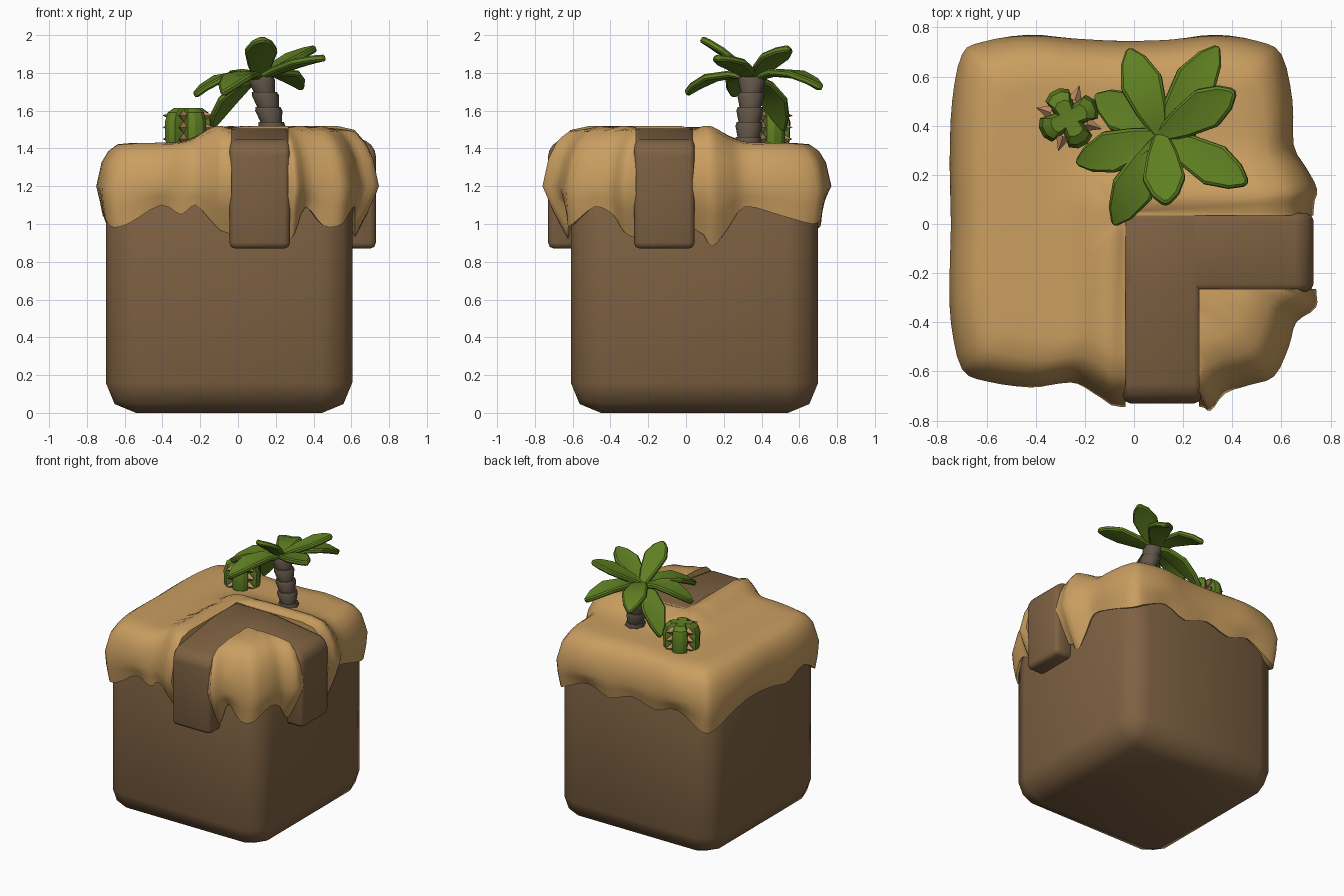
import bpy, bmesh, math
from mathutils import Vector, Matrix

if "Cube" in bpy.data.objects:
    bpy.data.objects.remove(bpy.data.objects["Cube"])


def mat(name, r, g, b):
    m = bpy.data.materials.new(name)
    m.diffuse_color = [((c / 255 + 0.055) / 1.055) ** 2.4 for c in (r, g, b)] + [1]
    m.use_nodes = True
    m.node_tree.nodes["Principled BSDF"].inputs["Base Color"].default_value = m.diffuse_color
    return m


DIRT = mat("dirt brown", 126, 97, 66)
SAND = mat("sand", 202, 158, 96)
BARK = mat("bark grey brown", 98, 85, 72)
LEAF = mat("leaf green", 95, 128, 34)
SPIKE = mat("spike tan", 186, 138, 100)


def make(name, bm, material):
    bmesh.ops.recalc_face_normals(bm, faces=bm.faces)
    me = bpy.data.meshes.new(name)
    bm.to_mesh(me)
    bm.free()
    ob = bpy.data.objects.new(name, me)
    bpy.context.collection.objects.link(ob)
    if material:
        me.materials.append(material)
    return ob


def finish(ob, angle=40):
    """Bake the modifiers and smooth by angle."""
    dg = bpy.context.evaluated_depsgraph_get()
    me = bpy.data.meshes.new_from_object(ob.evaluated_get(dg))
    ob.modifiers.clear()
    ob.data = me
    me.polygons.foreach_set("use_smooth", [True] * len(me.polygons))
    me.set_sharp_from_angle(angle=math.radians(angle))


def bevel(ob, width, seg):
    b = ob.modifiers.new("bevel", 'BEVEL')
    b.width, b.segments, b.limit_method = width, seg, 'ANGLE'


def prism(bm, pts, vec):
    """Extrude a closed polygon along vec."""
    a = [bm.verts.new(p) for p in pts]
    b = [bm.verts.new(Vector(p) + Vector(vec)) for p in pts]
    bm.faces.new(a)
    bm.faces.new(b[::-1])
    for i in range(len(a)):
        j = (i + 1) % len(a)
        bm.faces.new((a[i], a[j], b[j], b[i]))


def loft(bm, rings, start, end):
    """Skin closed rings, closed by a fan to a point at each end."""
    vs = [[bm.verts.new(p) for p in r] for r in rings]
    n = len(vs[0])
    s, e = bm.verts.new(start), bm.verts.new(end)
    for i in range(n):
        j = (i + 1) % n
        bm.faces.new((s, vs[0][j], vs[0][i]))
        bm.faces.new((e, vs[-1][i], vs[-1][j]))
        for a, b in zip(vs, vs[1:]):
            bm.faces.new((a[i], a[j], b[j], b[i]))


# Dirt block
bm = bmesh.new()
prism(bm, [(-.70, -.61, 0), (.605, -.61, 0), (.605, .70, 0), (-.70, .70, 0)], (0, 0, 1.41))
body = make("dirt_block", bm, DIRT)
bevel(body, .16, 2)
finish(body, 60)

# Path bands: one over the front edge, its mirror over the right edge
prof = [(-.73, .87), (-.73, 1.39), (-.68, 1.445), (-.27, 1.505), (.05, 1.505), (.05, 1.3), (-.58, 1.3), (-.58, .87)]
for name, pts, vec in (("front_path", [(-.045, y, z) for y, z in prof], (.32, 0, 0)),
                       ("right_path", [(-y, .045, z) for y, z in prof], (0, -.32, 0))):
    bm = bmesh.new()
    prism(bm, pts, vec)
    ob = make(name, bm, DIRT)
    bevel(ob, .03, 2)
    finish(ob, 60)

# Sand cap: outline at the bulge (x, y) and height of the dripping edge
outline = [(-.745, 0, 1.08), (-.75, -.2, 1.04), (-.745, -.4, 1.1), (-.70, -.59, .99), (-.60, -.64, 1.0),
           (-.42, -.665, 1.1), (-.31, -.65, 1.05), (-.23, -.65, 1.1), (-.13, -.71, 1.0), (-.05, -.745, .95),
           (.25, -.74, .92), (.31, -.76, .95), (.37, -.69, 1.09), (.47, -.655, .99), (.57, -.62, 1.0),
           (.63, -.50, 1.09), (.66, -.40, 1.05), (.74, -.34, .96), (.74, -.25, .93),
           (.73, .05, .97), (.745, .14, .88), (.70, .23, .98), (.65, .32, 1.09), (.645, .50, 1.05),
           (.60, .69, 1.0), (.50, .745, 1.04), (.33, .77, 1.1), (.15, .75, 1.04), (-.05, .745, 1.1),
           (-.25, .755, 1.05), (-.43, .77, 1.1), (-.62, .74, 1.0), (-.70, .69, .98), (-.74, .50, 1.06),
           (-.75, .25, 1.1)]
path = []
for i in range(len(outline)):
    p0, p1, p2, p3 = (Vector(outline[(i + k) % len(outline)]) for k in (-1, 0, 1, 2))
    for t in (0, 1 / 3, 2 / 3):
        path.append(.5 * (2 * p1 + (p2 - p0) * t + (2 * p0 - 5 * p1 + 4 * p2 - p3) * t * t
                          + (3 * p1 - p0 - 3 * p2 + p3) * t ** 3))
CX, CY = -.05, .045


def height(x, y):
    """Sand top: flat, with a ridge piled up along the path."""
    def dist(x0, x1, y0, y1):
        return math.hypot(max(x0 - x, 0, x - x1), max(y0 - y, 0, y - y1))
    d = min(dist(-.04, .27, -.8, .05), dist(-.04, .8, -.27, .05))
    h = 1.43 + .09 * math.exp(-((d - .06) / .12) ** 2)
    return max(h, 1.51) if x > .2 and y < -.2 else h


def ring(s, zf, hug=0):
    """Outline scaled by s; hug pulls it in towards the block walls."""
    out = []
    for p in path:
        x, y = CX + (p.x - CX) * s, CY + (p.y - CY) * s
        z = zf(p.z, height(x, y))
        x += hug * (min(max(x, -.715), .62) - x)
        y += hug * (min(max(y, -.625), .715) - y)
        out.append((x, y, z))
    return out


rings = [ring(.8, lambda b, h: b + .06), ring(.97, lambda b, h: b, 1),
         ring(.99, lambda b, h: b + .5 * (1.2 - b), .4), ring(1, lambda b, h: 1.2),
         ring(.96, lambda b, h: 1.2 + .55 * (h - 1.2) - .3 * (h - 1.43)),
         ring(.91, lambda b, h: h - .045 - .45 * (h - 1.43)),
         ring(.84, lambda b, h: h - .008 - .15 * (h - 1.43))]
rings += [ring(s, lambda b, h: h) for s in (.72, .6, .48, .36, .24, .12)]
bm = bmesh.new()
loft(bm, rings, (CX, CY, 1.1), (CX, CY, height(CX, CY)))
sand = make("sand_cap", bm, SAND)

# Cut the L-shaped slot for the path out of the sand
bm = bmesh.new()
prism(bm, [(-.035, -1, .5), (.265, -1, .5), (.265, -.265, .5), (1, -.265, .5), (1, .035, .5), (-.035, .035, .5)],
      (0, 0, 2))
cutter = make("path_cutter", bm, None)
cutter.hide_render = True
m = sand.modifiers.new("slot", 'BOOLEAN')
m.operation, m.object, m.solver = 'DIFFERENCE', cutter, 'EXACT'
finish(sand, 50)
bpy.data.objects.remove(cutter)


# Palm trunk: stacked flared segments on a leaning line
def circle(c, r, n=8):
    return [(c.x + r * math.cos(2 * math.pi * k / n), c.y + r * math.sin(2 * math.pi * k / n), c.z)
            for k in range(n)]


bm = bmesh.new()
N = 5
for i in range(N):
    a, b = (Vector((.20 - .08 * (k / N) ** 1.3, .325 + .025 * k / N, 1.38 + .4 * k / N)) for k in (i, i + 1))
    loft(bm, [circle(a, .057), circle(a.lerp(b, .75), .072), circle(b, .066)], a, b)
finish(make("palm_trunk", bm, BARK), 46)

# Palm leaves: creased blades from the crown to each tip
crown = Vector((.11, .36, 1.77))
tips = [(-.02, .71, 1.72), (.34, .72, 1.72), (.41, .54, 1.93), (.46, .165, 1.88),
        (.13, .08, 1.98), (-.08, .0, 1.69), (-.23, .25, 1.68), (-.15, .52, 1.50)]
for n, tip in enumerate(tips):
    tip = Vector(tip)
    side = (tip - crown).cross(Vector((0, 0, 1))).normalized()
    bm = bmesh.new()
    rows = []
    for t, w in ((0, .03), (.3, .065), (.62, .087), (.86, .055), (1, .012)):
        arch = (.2 if tip.z < 1.8 else .04) * t * (1 - t)
        c = crown.lerp(tip, t) + Vector((0, 0, arch))
        rows.append([bm.verts.new(c + side * w * k + Vector((0, 0, .12 * w * abs(k)))) for k in (-1, 0, 1)])
    for a, b in zip(rows, rows[1:]):
        for k in (0, 1):
            bm.faces.new((a[k], a[k + 1], b[k + 1], b[k]))
    leaf = make("palm_leaf_%d" % (n + 1), bm, LEAF)
    s = leaf.modifiers.new("thick", 'SOLIDIFY')
    s.thickness, s.offset = .035, 0
    bevel(leaf, .009, 1)
    finish(leaf, 25)

# Cactus: four-lobed body
base = Vector((-.265, .43, 0))
rim = []
for q in range(4):
    for da, r in ((-45, .065), (-27, .118), (-10, .128), (10, .128), (27, .118)):
        a = math.radians(27 + 90 * q + da)
        rim.append((r * math.cos(a), r * math.sin(a)))
bm = bmesh.new()
loft(bm, [[(base.x + x * s, base.y + y * s, z) for x, y in rim]
          for z, s in ((1.36, .85), (1.45, .98), (1.54, 1), (1.59, .88), (1.615, .6))],
     (base.x, base.y, 1.36), (base.x, base.y, 1.61))
finish(make("cactus", bm, LEAF), 25)

# Cactus spikes: three in every groove
bm = bmesh.new()
for q in range(4):
    rot = Matrix.Rotation(math.radians(72 + 90 * q), 4, 'Z')
    for z in (1.45, 1.512, 1.574):
        bmesh.ops.create_cone(bm, cap_ends=True, segments=4, radius1=.03, radius2=0, depth=.065,
                              matrix=Matrix.Translation(base + Vector((0, 0, z))) @ rot
                              @ Matrix.Translation((.109, 0, 0)) @ Matrix.Rotation(math.pi / 2, 4, 'Y'))
finish(make("cactus_spikes", bm, SPIKE), 20)
